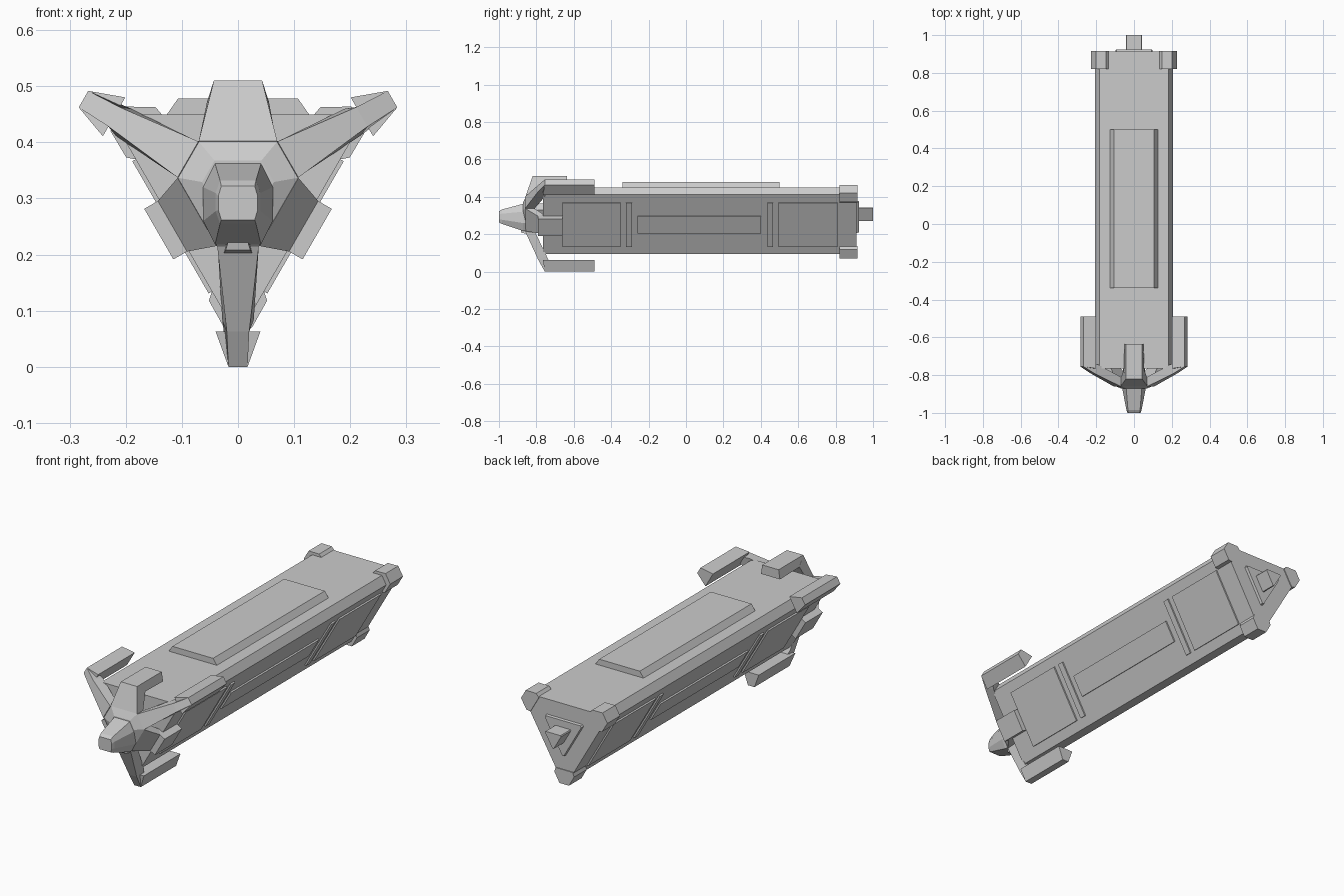
import bpy, bmesh, math

if "Cube" in bpy.data.objects:
    bpy.data.objects.remove(bpy.data.objects["Cube"])

CZ = 0.318                      # height of the three-fold axis
CORNERS = (30, 150, 270)        # directions of the hull edges
SIDES = (210, 330)              # directions of the two lower hull faces


def loft(name, rings, angles=(90,)):
    """Skin rings of (across, outward, y) points, repeated at each angle about the axis."""
    bm = bmesh.new()
    for a in angles:
        c, s = math.cos(math.radians(a)), math.sin(math.radians(a))
        vs = [[bm.verts.new((u * c - v * s, y, CZ + u * s + v * c)) for v, u, y in r]
              for r in rings]
        n = len(rings[0])
        for r0, r1 in zip(vs, vs[1:]):
            for i in range(n):
                j = (i + 1) % n
                bm.faces.new((r0[i], r0[j], r1[j], r1[i]))
        bm.faces.new(vs[0])
        bm.faces.new(vs[-1][::-1])
    bmesh.ops.recalc_face_normals(bm, faces=bm.faces)
    me = bpy.data.meshes.new(name)
    bm.to_mesh(me)
    bm.free()
    ob = bpy.data.objects.new(name, me)
    bpy.context.collection.objects.link(ob)
    return ob


def ring(wo, uo, yo, wi, ui, yi):
    """Four-point section: outer edge, then inner edge."""
    return [(-wo, uo, yo), (wo, uo, yo), (wi, ui, yi), (-wi, ui, yi)]


def bar(name, w, u0, u1, y0, y1, angles, w_top=None):
    wt = w if w_top is None else w_top
    return loft(name, [ring(wt, u1, y, w, u0, y) for y in (y0, y1)], angles)


def tri(inr, cut, y):
    """Triangle section with clipped corners."""
    h = (2 * inr - cut) * math.tan(math.radians(30))
    pts = []
    for a in CORNERS:
        c, s = math.cos(math.radians(a)), math.sin(math.radians(a))
        for v in (-h, h):
            x, z = cut * c - v * s, cut * s + v * c
            pts.append((-x, z, y))
    return pts


# Hull
loft("hull", [tri(.132, .225, y) for y in (-.765, .912)])

# Rear corner caps
cap = [(-.025, .248), (.025, .248), (.052, .2), (.045, .18), (-.045, .18), (-.052, .2)]
loft("rear_corner_caps", [[(v, u, y) for v, u in cap] for y in (.82, .916)], CORNERS)

# Rear panel and post
loft("rear_panel", [tri(.062, .115, .9), tri(.058, .108, .925)])
loft("rear_post", [tri(.026, .047, y) for y in (.9, 1.0)])

# Top deck plate
bar("top_plate", .135, .12, .16, -.34, .5, (90,), .107)

# Raised panels on the lower faces
for name, w, y0, y1 in (("front_panel", .136, -.66, -.35), ("front_strip", .136, -.32, -.29),
                        ("middle_panel", .052, -.26, .4), ("rear_strip", .136, .435, .465),
                        ("rear_side_panel", .136, .495, .81)):
    bar(name, w, .12, .139, y0, y1, SIDES)

# Hub in front of the hull, six-sided
def hexa(r, y):
    return [(r * math.sin(math.radians(a + d)), r * math.cos(math.radians(a + d)), y)
            for a in (60, 180, 300) for d in (-20, 20)]

loft("hub", [hexa(.065, -.872), hexa(.11, -.855), hexa(.1, -.815)])
loft("hub_core", [hexa(.06, -.83), hexa(.06, -.76)])

# Corner arms and their gripping claws
loft("corner_arms", [ring(.037, .103, -.86, .037, .09, -.815),
                     ring(.02, .255, -.79, .028, .235, -.745),
                     ring(.017, .318, -.755, .019, .258, -.735)], CORNERS)
loft("corner_claws", [ring(.017, .318, -.755, .04, .255, -.765),
                      ring(.017, .318, -.49, .04, .255, -.49)], CORNERS)

# Top hook
loft("top_hook_arm", [ring(.07, .084, -.858, .07, .075, -.815),
                      ring(.043, .192, -.82, .055, .155, -.775)])
loft("top_hook", [ring(.043, .192, -.82, .055, .155, -.79),
                  ring(.043, .192, -.635, .05, .148, -.635)])

# Side grips
loft("side_grip_arms", [ring(.07, .084, -.858, .07, .075, -.815),
                        ring(.052, .135, -.79, .052, .11, -.765)], SIDES)
bar("side_grips", .052, .11, .163, -.79, -.66, SIDES)

# Nose: tapered chamfered block
def nose(w, z0, z1, k, y):
    m, h = (z0 + z1) / 2 - CZ, (z1 - z0) / 2
    return [(sx * w * a, m + sz * h * b, y) for sx, sz, a, b in
            ((1, 1, k, 1), (1, 1, 1, .42), (1, -1, 1, .42), (1, -1, k, 1),
             (-1, -1, k, 1), (-1, -1, 1, .42), (-1, 1, 1, .42), (-1, 1, k, 1))]

loft("nose", [nose(.035, .262, .322, .85, -1.0), nose(.04, .255, .332, .8, -.985),
              nose(.062, .218, .362, .66, -.872), nose(.062, .218, .362, .66, -.84)])

# Chin block under the nose
loft("chin", [ring(.016, -.09, -.885, .022, -.11, -.88),
              ring(.02, -.085, -.83, .028, -.12, -.83)])
